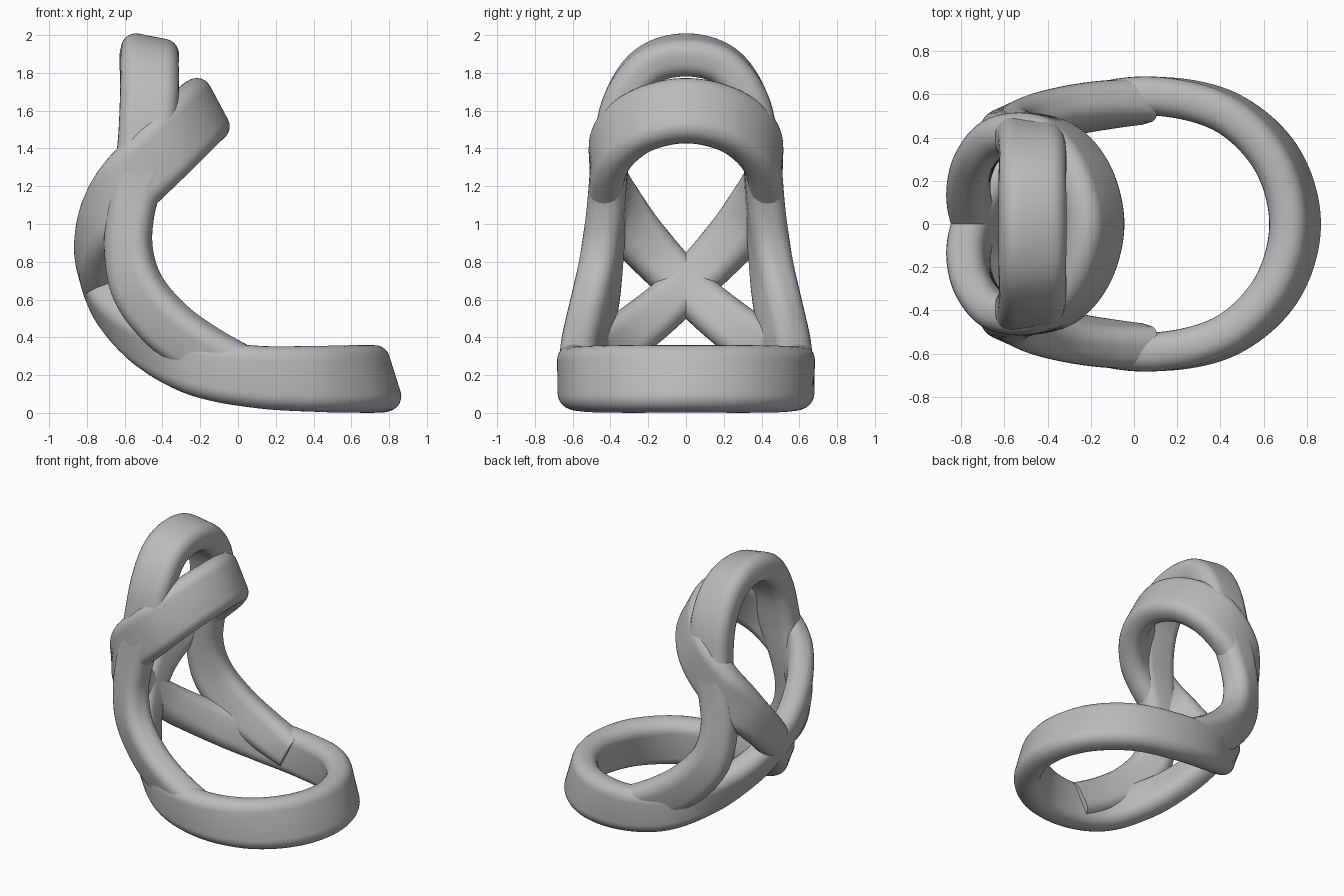
import bpy, bmesh, math
from mathutils import Vector

cube = bpy.data.objects.get("Cube")
if cube:
    bpy.data.objects.remove(cube, do_unlink=True)

grey = bpy.data.materials.new("plain grey")
grey.use_nodes = True
grey.diffuse_color = (0.5, 0.5, 0.5, 1)
grey.node_tree.nodes["Principled BSDF"].inputs["Base Color"].default_value = (0.5, 0.5, 0.5, 1)


def mirrored(station):
    centre, out, width = station
    flip = Vector((1, -1, 1))
    return centre * flip, out * flip, width


def catmull(a, b, c, d, t):
    return 0.5 * (2 * b + (c - a) * t + (2 * a - 5 * b + 4 * c - d) * t * t
                  + (3 * b - a - 3 * c + d) * t ** 3)


def rounded_section(half_width, half_thick, radius, steps=6):
    """Rounded rectangle as (across, outward) pairs."""
    pts = []
    for k, (sx, sy) in enumerate(((1, 1), (-1, 1), (-1, -1), (1, -1))):
        for i in range(steps + 1):
            a = (k + i / steps) * math.pi / 2
            pts.append((sx * (half_width - radius) + radius * math.cos(a),
                        sy * (half_thick - radius) + radius * math.sin(a)))
    return pts


def sweep_band(name, stations, closed, half_thick, steps=14):
    """Sweep a rounded band along stations of (centre, outward normal, half width)."""
    n = len(stations)

    def at(i, k):
        i = i % n if closed else min(max(i, 0), n - 1)
        return stations[i][k]

    path = []
    for i in range(n if closed else n - 1):
        for s in range(steps):
            path.append([catmull(*(at(i + j, k) for j in (-1, 0, 1, 2)), s / steps)
                         for k in range(3)])
    if not closed:
        path.append(list(stations[-1]))
    bm = bmesh.new()
    rings, m = [], len(path)
    for i, (p, out, width) in enumerate(path):
        if closed:
            tangent = path[(i + 1) % m][0] - path[i - 1][0]
        else:
            tangent = path[min(i + 1, m - 1)][0] - path[max(i - 1, 0)][0]
        tangent.normalize()
        out = (out - tangent * out.dot(tangent)).normalized()
        across = out.cross(tangent)
        rings.append([bm.verts.new(p + across * u + out * v)
                      for u, v in rounded_section(width, half_thick, 0.08)])
    c = len(rings[0])
    for i in range(m if closed else m - 1):
        a, b = rings[i], rings[(i + 1) % m]
        for j in range(c):
            bm.faces.new((a[j], a[(j + 1) % c], b[(j + 1) % c], b[j]))
    if not closed:
        bm.faces.new(rings[0])
        bm.faces.new(rings[-1])
    bmesh.ops.recalc_face_normals(bm, faces=bm.faces)
    mesh = bpy.data.meshes.new(name)
    bm.to_mesh(mesh)
    bm.free()
    mesh.materials.append(grey)
    obj = bpy.data.objects.new(name, mesh)
    bpy.context.collection.objects.link(obj)
    bpy.ops.object.select_all(action='DESELECT')
    obj.select_set(True)
    bpy.context.view_layer.objects.active = obj
    bpy.ops.object.shade_smooth_by_angle(angle=math.radians(40))


def stations(rows):
    return [(Vector(p), Vector(n).normalized(), w) for p, n, w in rows]


# Twisted band: large lower loop, crossing at the back, small upper loop
half = stations([
    ((0.745, 0, 0.18), (0.95, 0, 0.3), 0.18),
    ((0.66, 0.3, 0.18), (0.85, 0.5, 0.25), 0.18),
    ((0.43, 0.515, 0.18), (0.5, 0.85, 0.12), 0.175),
    ((0.11, 0.59, 0.19), (0, 1, 0), 0.165),
    ((-0.2, 0.545, 0.24), (-0.25, 0.95, -0.1), 0.155),
    ((-0.46, 0.385, 0.355), (-0.6, 0.7, -0.3), 0.14),
    ((-0.64, 0.18, 0.51), (-0.85, 0.35, -0.38), 0.13),
    ((-0.735, 0, 0.67), (-0.94, 0.08, -0.3), 0.125),
    ((-0.765, -0.17, 0.84), (-0.95, -0.25, -0.1), 0.135),
    ((-0.71, -0.33, 1.03), (-0.75, -0.65, 0), 0.155),
    ((-0.575, -0.415, 1.21), (-0.15, -1, 0), 0.175),
    ((-0.38, -0.395, 1.405), (0.4, -0.9, 0.15), 0.18),
    ((-0.24, -0.24, 1.545), (0.75, -0.5, 0.4), 0.18),
    ((-0.18, 0, 1.6), (0.88, 0, 0.47), 0.18),
])
loop = half + [mirrored(s) for s in reversed(half[1:-1])]
sweep_band("twisted_loop_band", loop, True, 0.09)

# Arched band: over the top, down both sides, sinking into the lower loop
side = stations([
    ((-0.47, 0, 1.895), (0.2, 0, 1), 0.155),
    ((-0.47, 0.2, 1.84), (0.12, 0.5, 0.85), 0.155),
    ((-0.47, 0.335, 1.66), (0, 0.9, 0.4), 0.155),
    ((-0.49, 0.395, 1.4), (0, 1, 0.1), 0.15),
    ((-0.56, 0.42, 1.1), (-0.1, 1, 0.05), 0.125),
    ((-0.58, 0.44, 0.87), (-0.35, 1, 0), 0.125),
    ((-0.525, 0.47, 0.65), (-0.4, 1, -0.2), 0.14),
    ((-0.37, 0.51, 0.46), (-0.3, 1, -0.3), 0.145),
    ((-0.17, 0.545, 0.32), (-0.15, 1, -0.3), 0.14),
    ((0.05, 0.565, 0.21), (0, 1, -0.15), 0.13),
])
arch = [mirrored(s) for s in reversed(side[1:])] + side
sweep_band("arched_band", arch, False, 0.1)
